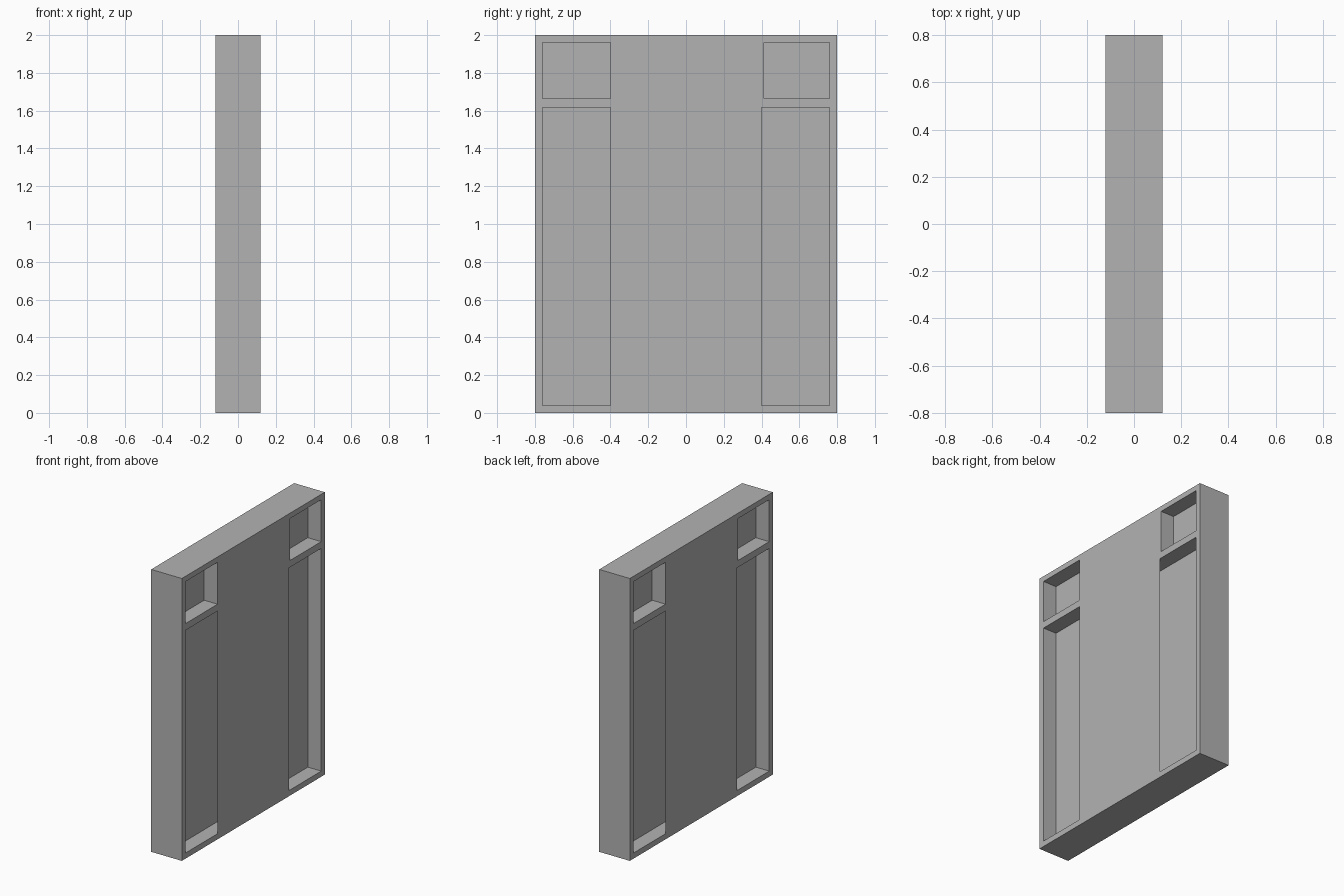
import bpy

if "Cube" in bpy.data.objects:
    bpy.data.objects.remove(bpy.data.objects["Cube"])


def box(name, x, y, z):
    """Axis-aligned box from (min, max) ranges."""
    bpy.ops.mesh.primitive_cube_add(
        size=1, location=[(a + b) / 2 for a, b in (x, y, z)])
    ob = bpy.context.object
    ob.name = name
    ob.scale = [abs(b - a) for a, b in (x, y, z)]
    bpy.ops.object.transform_apply(location=True, rotation=False, scale=True)
    return ob


# Solid slab
slab = box("door_slab", (-0.12, 0.12), (-0.8, 0.8), (0, 2))

# Dark grey finish
grey = bpy.data.materials.new("dark_grey")
grey.diffuse_color = (0.45, 0.45, 0.45, 1)
grey.use_nodes = True
grey.node_tree.nodes["Principled BSDF"].inputs["Base Color"].default_value = grey.diffuse_color
slab.data.materials.append(grey)

FLOOR = 0.015    # half thickness of the wall between the two faces
SKIN = 0.119     # inner side of the thin centre panel
LOW, HIGH = (0.04, 1.617), (1.665, 1.962)

# (x, y, z) ranges of the pockets in one face
pockets = [
    ((FLOOR, 0.2), (-0.76, -0.40), HIGH),    # upper small pockets
    ((FLOOR, 0.2), (0.413, 0.76), HIGH),
    ((FLOOR, SKIN), (-0.76, 0.76), LOW),     # hollow behind the centre panel
    ((0.1, 0.2), (-0.76, -0.40), LOW),       # tall openings into the hollow
    ((0.1, 0.2), (0.40, 0.76), LOW),
]

# Cut both faces; the second is the first turned half a turn about z
for s in (1, -1):
    for x, y, z in pockets:
        cutter = box("pocket_cutter", sorted(s * v for v in x),
                     sorted(s * v for v in y), z)
        cutter.hide_render = True
        bpy.context.view_layer.objects.active = slab
        mod = slab.modifiers.new("pocket", 'BOOLEAN')
        mod.operation = 'DIFFERENCE'
        mod.solver = 'EXACT'
        mod.object = cutter
        bpy.ops.object.modifier_apply(modifier=mod.name)
        bpy.data.objects.remove(cutter, do_unlink=True)
